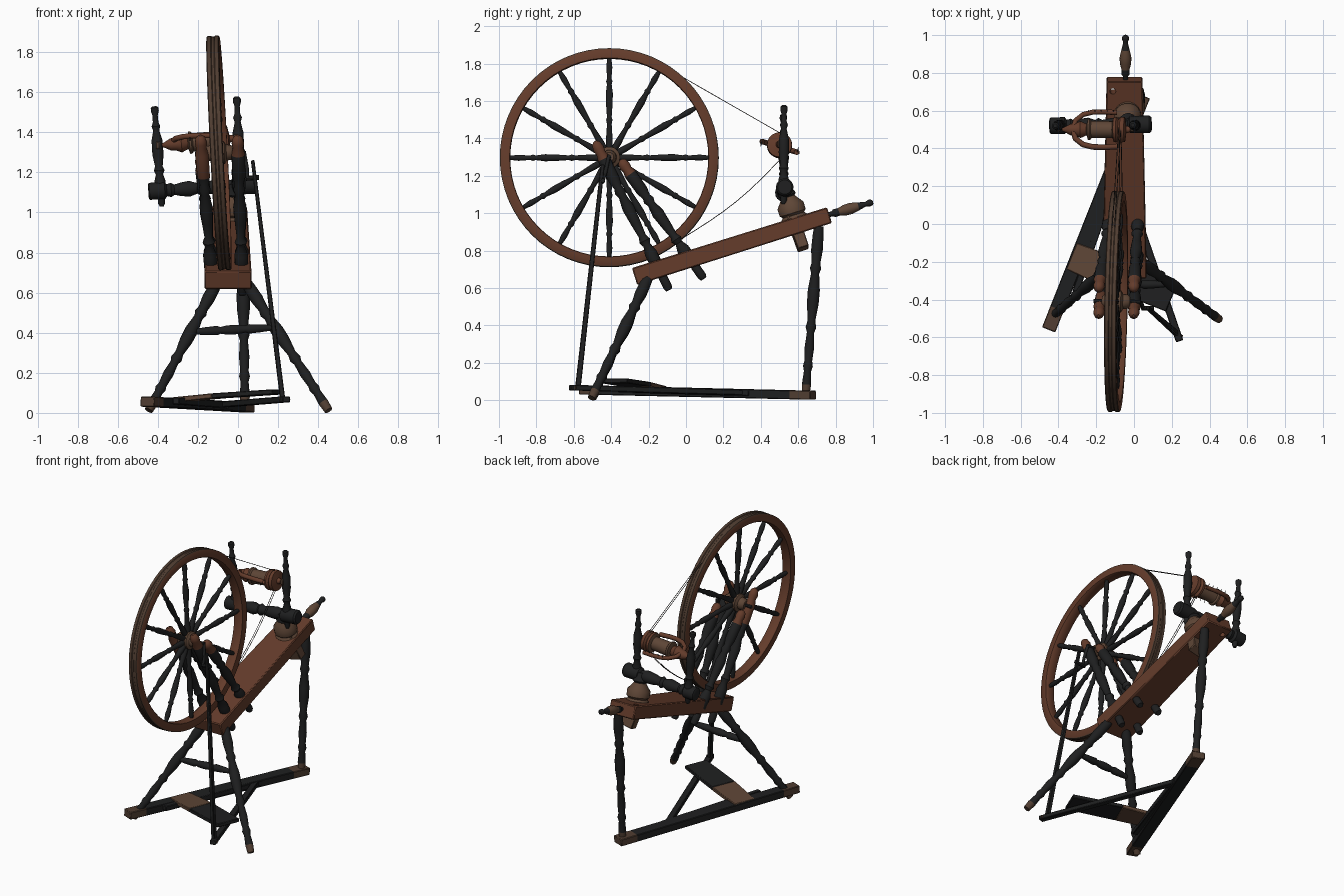
import bpy, bmesh, math
from mathutils import Vector, Matrix

if "Cube" in bpy.data.objects:
    bpy.data.objects.remove(bpy.data.objects["Cube"])


def material(name, rgb):
    m = bpy.data.materials.new(name)
    m.diffuse_color = (*rgb, 1)
    m.use_nodes = True
    m.node_tree.nodes["Principled BSDF"].inputs["Base Color"].default_value = m.diffuse_color
    return m


BLACK = material("black stained wood", (0.0135, 0.014, 0.0145))
RED = material("red brown wood", (0.128, 0.045, 0.024))
TAN = material("tan worn wood", (0.112, 0.061, 0.037))
DARK = material("dark brown wood", (0.08, 0.047, 0.031))
CORD = material("dark cord", (0.025, 0.022, 0.02))


def finish(name, bm, mats):
    bmesh.ops.recalc_face_normals(bm, faces=bm.faces)
    me = bpy.data.meshes.new(name)
    bm.to_mesh(me)
    bm.free()
    for m in mats:
        me.materials.append(m)
    ob = bpy.data.objects.new(name, me)
    bpy.context.collection.objects.link(ob)
    return ob


def frame(p0, p1):
    d = (p1 - p0).normalized()
    ref = Vector((0, 0, 1)) if abs(d.z) < 0.9 else Vector((0, 1, 0))
    side = d.cross(ref).normalized()
    return d, side, side.cross(d)


def lathe(name, p0, p1, profile, mats, n=14):
    """Turned part along p0-p1; profile = (t, radius); mats = (t limit, material)."""
    p0, p1 = Vector(p0), Vector(p1)
    _, a, b = frame(p0, p1)
    bm = bmesh.new()
    rings = []
    for t, r in profile:
        c = p0.lerp(p1, t)
        rings.append([bm.verts.new(c + r * (math.cos(k * math.tau / n) * a + math.sin(k * math.tau / n) * b))
                      for k in range(n)])
    for i in range(len(rings) - 1):
        tm = (profile[i][0] + profile[i + 1][0]) / 2
        mi = next((j for j, (lim, _) in enumerate(mats) if tm <= lim), len(mats) - 1)
        for k in range(n):
            q = (k + 1) % n
            bm.faces.new((rings[i][k], rings[i][q], rings[i + 1][q], rings[i + 1][k])).material_index = mi
    bm.faces.new(rings[0])
    bm.faces.new(rings[-1]).material_index = len(mats) - 1
    return finish(name, bm, [m for _, m in mats])


def beam(name, p0, p1, w, h, mats, ends=0.0, bevel=0.004):
    """Straight board; w, h = (start, end) sizes; with two mats the first colours the end parts."""
    p0, p1 = Vector(p0), Vector(p1)
    _, a, b = frame(p0, p1)
    bm = bmesh.new()
    ts = [0, ends, 1 - ends, 1] if ends else [0, 1]
    rings = []
    for t in ts:
        x, y = (w[0] + (w[1] - w[0]) * t) / 2, (h[0] + (h[1] - h[0]) * t) / 2
        rings.append([bm.verts.new(p0.lerp(p1, t) + i * x * a + j * y * b)
                      for i, j in ((-1, -1), (1, -1), (1, 1), (-1, 1))])
    for s in range(len(rings) - 1):
        for k in range(4):
            q = (k + 1) % 4
            f = bm.faces.new((rings[s][k], rings[s][q], rings[s + 1][q], rings[s + 1][k]))
            f.material_index = 1 if (ends and s == 1) else 0
    bm.faces.new(rings[0])
    bm.faces.new(rings[-1])
    ob = finish(name, bm, mats)
    if bevel:
        mod = ob.modifiers.new("soft edges", "BEVEL")
        mod.width, mod.segments = bevel, 1
    return ob


def cord(name, points, radius, mat):
    cu = bpy.data.curves.new(name, "CURVE")
    cu.dimensions, cu.bevel_depth, cu.bevel_resolution = "3D", radius, 1
    sp = cu.splines.new("POLY")
    sp.points.add(len(points) - 1)
    for p, co in zip(sp.points, points):
        p.co = (*co, 1)
    cu.materials.append(mat)
    ob = bpy.data.objects.new(name, cu)
    bpy.context.collection.objects.link(ob)
    return ob


# Drive wheel, leaning slightly
C = Vector((-0.095, -0.41, 1.297))
N = Vector((1, -0.02, 0.051)).normalized()
U = (Vector((0, 1, 0)) - N * N.y).normalized()
V = N.cross(U)
section = [(0.53, -0.028), (0.533, -0.032), (0.58, -0.032), (0.585, -0.028), (0.585, -0.01), (0.581, -0.006),
           (0.581, 0.006), (0.585, 0.01), (0.585, 0.028), (0.58, 0.032), (0.533, 0.032), (0.53, 0.028)]
bm = bmesh.new()
S = 64
rim = []
for k in range(S):
    d = math.cos(k * math.tau / S) * U + math.sin(k * math.tau / S) * V
    rim.append([bm.verts.new(C + d * r + N * x) for r, x in section])
for k in range(S):
    q, m = rim[(k + 1) % S], len(section)
    for i in range(m):
        f = bm.faces.new((rim[k][i], rim[k][(i + 1) % m], q[(i + 1) % m], q[i]))
        f.material_index = 1 if 2 <= i <= 8 else 0
finish("wheel_rim", bm, [RED, DARK])

spoke = [(0, .017), (.12, .019), (.3, .013), (.34, .018), (.37, .013), (.5, .018), (.62, .02), (.72, .013),
         (.75, .018), (.78, .012), (.9, .017), (1, .011)]
for k in range(12):
    d = math.cos(k * math.tau / 12) * U + math.sin(k * math.tau / 12) * V
    lathe(f"spoke_{k + 1}", C + d * 0.03, C + d * 0.535, spoke, [(1, BLACK)], 10)
lathe("wheel_hub", C - N * 0.075, C + N * 0.075,
      [(0, .025), (.1, .038), (.25, .04), (.32, .058), (.68, .058), (.75, .04), (.9, .038), (1, .025)], [(1, TAN)], 18)
lathe("axle", C - N * 0.12, C + N * 0.13, [(0, .011), (1, .011)], [(1, BLACK)], 8)

# Sloping table, with a small hole near the high end
slab = beam("table", (-.05, -.275, .662), (-.05, .767, .99), (.235, .19), (.095, .088), [RED], bevel=.006)
cutter = lathe("table_hole_cutter", (-.112, .74, .88), (-.112, .69, 1.06), [(0, .016), (1, .016)], [(1, RED)])
cutter.hide_render = True
cutter.hide_set(True)
hole = slab.modifiers.new("hole", "BOOLEAN")
hole.object, hole.operation = cutter, "DIFFERENCE"

# Wheel posts and braces, with pegs through the table
post = [(0, .017), (.02, .024), (.1, .024), (.12, .02), (.15, .033), (.25, .034), (.3, .02), (.33, .031), (.36, .02),
        (.45, .027), (.55, .033), (.63, .021), (.66, .03), (.69, .022), (.74, .032), (.88, .034), (.92, .026),
        (.95, .031), (.985, .024), (1, .008)]
for side, xb, xt, lim in (("left", -.125, -.188, .72), ("right", .022, -.002, .86)):
    lathe(f"{side}_wheel_post", (xb, -.09, .59), (xt, -.487, 1.385), post, [(lim, BLACK), (1, RED)])
    lathe(f"{side}_wheel_brace", (xb + .004, .095, .65), (xt, -.35, 1.285), post, [(.87, BLACK), (1, RED)])

# Turned legs and stretcher
leg = [(0, .026), (.06, .03), (.14, .032), (.22, .024), (.25, .031), (.28, .022), (.38, .033), (.46, .032),
       (.56, .021), (.6, .029), (.63, .02), (.72, .026), (.8, .021), (.83, .027), (.86, .02), (.94, .025), (1, .021)]
legm = [(.95, BLACK), (1, DARK)]
lathe("left_front_leg", (-.1, -.2, .66), (-.445, -.5, .012), leg, legm)
lathe("right_front_leg", (.035, -.2, .66), (.452, -.505, .012), leg, legm)
lathe("rear_leg", (.02, .71, .93), (.035, .64, .03), leg, legm)
lathe("leg_stretcher", (-.22, -.32, .405), (.17, -.32, .425),
      [(0, .014), (.15, .02), (.3, .024), (.34, .017), (.4, .022), (.5, .025), (.6, .022), (.66, .017), (.7, .024),
       (.85, .02), (1, .014)], [(1, BLACK)])

# Floor bar, treadle and footman
beam("floor_bar", (-.452, -.56, .056), (.045, .68, .027), (.075, .085), (.05, .048), [DARK, BLACK], .09)
beam("treadle_hinge_bar", (-.31, -.36, .06), (-.06, .34, .04), (.035, .035), (.035, .035), [BLACK])
beam("treadle_arm", (.242, -.62, .068), (-.1, .37, .04), (.04, .04), (.03, .03), [BLACK])
beam("treadle_board_left", (-.33, -.17, .062), (-.1, -.265, .085), (.15, .17), (.025, .025), [TAN])
beam("treadle_board_right", (-.1, -.265, .085), (.2, -.39, .105), (.17, .16), (.025, .025), [BLACK])
lathe("treadle_pin", (.21, -.575, .07), (.255, -.6, .068), [(0, .012), (1, .012)], [(1, DARK)], 8)
beam("footman", (.073, -.445, 1.26), (.222, -.577, .075), (.018, .026), (.022, .03), [BLACK])
lathe("crank_pin", (.04, -.445, 1.17), (.105, -.445, 1.175), [(0, .012), (1, .012)], [(1, BLACK)], 8)
cord("crank", [C + N * .125, (.045, -.43, 1.22), (.045, -.445, 1.172)], .01, BLACK)

# Tension handle at the high end
lathe("tension_handle", (-.045, .74, .985), (-.045, 1.0, 1.06),
      [(0, .014), (.16, .014), (.2, .022), (.3, .021), (.42, .03), (.55, .031), (.7, .022), (.82, .014), (.86, .013),
       (.92, .019), (.97, .017), (1, .008)], [(.25, BLACK), (.7, TAN), (1, BLACK)])

# Collar, tenon and cross bar carrying the maidens
lathe("collar", (-.035, .59, .94), (-.03, .525, 1.15),
      [(0, .07), (.18, .072), (.24, .06), (.3, .073), (.48, .074), (.62, .05), (.7, .038), (.75, .048), (.84, .04),
       (1, .035)], [(.7, TAN), (1, BLACK)], 18)
beam("collar_tenon", (-.03, .565, .99), (.01, .627, .81), (.1, .1), (.065, .06), [TAN])
lathe("cross_bar", (-.447, .52, 1.105), (.092, .528, 1.14),
      [(0, .035), (.01, .043), (.15, .045), (.17, .03), (.21, .036), (.24, .026), (.3, .034), (.38, .04), (.45, .027),
       (.48, .038), (.52, .027), (.6, .036), (.7, .04), (.77, .03), (.79, .045), (.98, .047), (1, .038)],
      [(1, BLACK)], 18)
maiden = [(0, .01), (.03, .017), (.1, .018), (.14, .027), (.25, .028), (.32, .018), (.36, .027), (.4, .019),
          (.52, .028), (.66, .027), (.76, .015), (.8, .022), (.84, .014), (.91, .013), (.95, .02), (.985, .019),
          (1, .01)]
lathe("left_maiden", (-.38, .525, 1.03), (-.417, .52, 1.53), maiden, [(1, BLACK)])
lathe("right_maiden", (.012, .522, 1.05), (-.006, .524, 1.578), maiden, [(1, BLACK)])

# Bobbin, whorls and flyer
lathe("bobbin", (-.38, .5, 1.335), (-.02, .5, 1.37),
      [(0, .008), (.05, .016), (.12, .03), (.2, .034), (.27, .045), (.36, .03), (.38, .056), (.41, .056), (.43, .046),
       (.74, .044), (.76, .066), (.8, .068), (.83, .055), (.86, .068), (.92, .066), (.94, .02), (1, .015)],
      [(.36, RED), (.76, TAN), (1, RED)], 20)
tilt = Matrix.Rotation(math.radians(-17), 3, "X")
center = Vector((0, .5, 1.355))
half = [(-.325, 0), (-.31, .05), (-.27, .083), (-.22, .096), (-.16, .098), (-.09, .094)]
path = [(x, -y) for x, y in reversed(half)] + half[1:]
cord("flyer", [center + tilt @ Vector((x, y, 0)) for x, y in path], .015, RED)
for s in (-1, 1):
    for k in range(5):
        p = center + tilt @ Vector((-.24 + k * .033, s * .098, 0))
        lathe("flyer_hook", p, p + tilt @ Vector((0, 0, s * .027)), [(0, .003), (1, .002)], [(1, BLACK)], 5)
for x, z in ((-.4, 1.335), (-.01, 1.37)):
    beam("flyer_bearing", (x, .525, z), (x, .488, z), (.02, .02), (.045, .035), [DARK])

# Drive band: two runs from wheel to whorl, the lower one sagging
for name, off in (("inner", -.006), ("outer", .006)):
    start = [C + .584 * (math.cos(a) * U + math.sin(a) * V) + N * off for a in (math.radians(47), math.radians(313))]
    top, bottom = Vector((-.075 + off, .51, 1.425)), Vector((-.075 + off, .51, 1.295))
    cord(f"drive_band_top_{name}", [start[0], top], .002, CORD)
    cord(f"drive_band_low_{name}", [start[1].lerp(bottom, t / 8) + Vector((0, .02, -.02)) * math.sin(math.pi * t / 8)
                                    for t in range(9)], .002, CORD)

# Smooth turned surfaces, keep hard edges
meshes = [o for o in bpy.context.scene.objects if o.type == "MESH" and not o.hide_render]
for o in meshes:
    o.select_set(True)
bpy.context.view_layer.objects.active = meshes[0]
bpy.ops.object.shade_smooth_by_angle(angle=math.radians(40))
